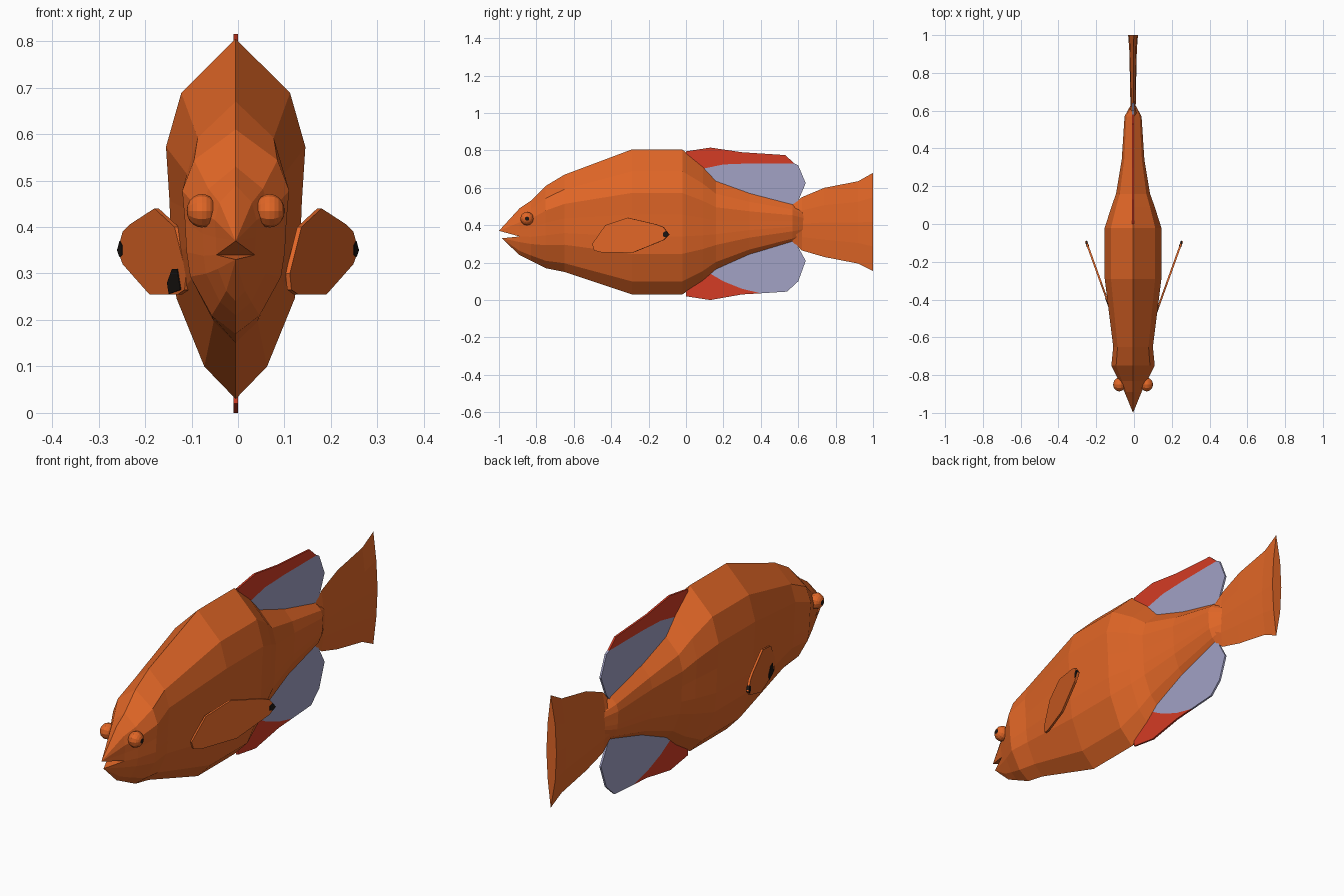
import bpy, bmesh, math
from mathutils import Vector, Matrix

default_cube = bpy.data.objects.get("Cube")
if default_cube:
    bpy.data.objects.remove(default_cube, do_unlink=True)

CENTRE_X = -0.005


def make_material(name, colour):
    material = bpy.data.materials.new(name)
    material.use_nodes = True
    material.diffuse_color = (*colour, 1)
    shader = material.node_tree.nodes["Principled BSDF"]
    shader.inputs["Base Color"].default_value = (*colour, 1)
    return material


orange = make_material("orange scales", (0.76, 0.135, 0.02))
red = make_material("red fin", (0.66, 0.045, 0.018))
lavender = make_material("lavender fin", (0.36, 0.36, 0.56))
black = make_material("black marking", (0.01, 0.007, 0.006))


def finish(bm, name, *materials):
    bmesh.ops.recalc_face_normals(bm, faces=bm.faces)
    mesh = bpy.data.meshes.new(name)
    bm.to_mesh(mesh)
    bm.free()
    for material in materials:
        mesh.materials.append(material)
    obj = bpy.data.objects.new(name, mesh)
    bpy.context.collection.objects.link(obj)
    return obj


def loft(bm, sections, shape):
    """Skin mirrored cross-sections; shape lists (height share, width share) from bottom to top."""
    rings = []
    for y, top, bottom, width in sections:
        right = [(w * width, bottom + t * (top - bottom)) for t, w in shape]
        left = [(-x, z) for x, z in reversed(right[1:-1])]
        rings.append([bm.verts.new((CENTRE_X + x, y, z)) for x, z in right + left])
    count = len(rings[0])
    for a, b in zip(rings, rings[1:]):
        for i in range(count):
            j = (i + 1) % count
            bm.faces.new((a[i], a[j], b[j], b[i]))
    bm.faces.new(rings[-1])
    return rings


def plate(name, outline, material, place, thickness):
    """Thin slab from a side outline of (y, z) points; place maps them into space."""
    bm = bmesh.new()
    points = [Vector(place(y, z)) for y, z in outline]
    face = bm.faces.new([bm.verts.new(p) for p in points])
    face.normal_update()
    shift = face.normal * thickness
    bmesh.ops.translate(bm, vec=-shift / 2, verts=bm.verts)
    back = [bm.verts.new(v.co + shift) for v in face.verts]
    front = list(face.verts)
    bm.faces.new(back)
    for i in range(len(front)):
        j = (i + 1) % len(front)
        bm.faces.new((front[i], front[j], back[j], back[i]))
    return finish(bm, name, material)


# Body: sections are (y, top, bottom, half width)
body_shape = [(0, 0), (0.09, 0.45), (0.28, 0.85), (0.4, 0.92),
              (0.55, 0.95), (0.7, 1), (0.85, 0.78), (1, 0)]
body_sections = [
    (-0.89, 0.49, 0.24, 0.045), (-0.83, 0.53, 0.21, 0.075),
    (-0.75, 0.61, 0.17, 0.115), (-0.65, 0.67, 0.15, 0.105),
    (-0.29, 0.805, 0.03, 0.15), (-0.02, 0.805, 0.03, 0.15),
    (0.09, 0.715, 0.1, 0.115), (0.16, 0.64, 0.16, 0.09),
    (0.34, 0.575, 0.24, 0.06), (0.57, 0.515, 0.31, 0.045),
    (0.63, 0.48, 0.34, 0.012)]
body = bmesh.new()
mouth_ring = loft(body, body_sections, body_shape)[0]

# Open jaws: upper and lower beaks meet at the mouth corners
corner = 3
upper = mouth_ring[corner:len(mouth_ring) - corner + 1]
lower = mouth_ring[len(mouth_ring) - corner:] + mouth_ring[:corner + 1]
for edge, tip in ((upper, (CENTRE_X, -1, 0.37)), (lower, (CENTRE_X, -0.985, 0.33))):
    nose = body.verts.new(tip)
    for a, b in zip(edge, edge[1:]):
        body.faces.new((a, b, nose))
    body.faces.new((edge[-1], edge[0], nose))
finish(body, "body", orange)

# Tail fin: a thin lens that flares to the rear
tail = bmesh.new()
tail_shape = [(0, 0.15), (0.25, 0.75), (0.5, 1), (0.75, 0.75), (1, 0.15)]
tail_rings = loft(tail, [
    (0.57, 0.51, 0.31, 0.035), (0.62, 0.55, 0.265, 0.014),
    (0.74, 0.6, 0.23, 0.016), (0.92, 0.635, 0.195, 0.02),
    (1, 0.68, 0.155, 0.026)], tail_shape)
tail.faces.new(tail_rings[0])
finish(tail, "tail_fin", orange)


# Dorsal and anal fins: red outer band beside a lavender panel
def on_midline(y, z):
    return (CENTRE_X, y, z)


dorsal_edge = [(0.58, 0.73), (0.33, 0.73), (0.2, 0.725), (0.08, 0.7)]
plate("dorsal_fin_band", [(0, 0.6), (0, 0.795), (0.13, 0.815), (0.3, 0.79),
      (0.53, 0.775)] + dorsal_edge + [(0.08, 0.6)], red, on_midline, 0.009)
plate("dorsal_fin_panel", dorsal_edge[::-1] + [(0.6, 0.72), (0.64, 0.625),
      (0.6, 0.53), (0.56, 0.48), (0.08, 0.5)], lavender, on_midline, 0.009)
anal_edge = [(0.4, 0.036), (0.3, 0.06), (0.2, 0.1), (0.08, 0.17)]
plate("anal_fin_band", [(0, 0.2), (0, 0.02), (0.13, 0), (0.3, 0.03)]
      + anal_edge + [(0.08, 0.2)], red, on_midline, 0.009)
plate("anal_fin_panel", anal_edge[::-1] + [(0.54, 0.045), (0.6, 0.1),
      (0.64, 0.21), (0.59, 0.3), (0.56, 0.34), (0.08, 0.3)],
      lavender, on_midline, 0.009)

# Paired parts: pectoral fins with dark tips, and eyes with pupils
pectoral = [(-0.5, 0.3), (-0.49, 0.265), (-0.45, 0.255), (-0.28, 0.255),
            (-0.12, 0.32), (-0.09, 0.35), (-0.12, 0.39), (-0.16, 0.405),
            (-0.31, 0.44), (-0.43, 0.4)]
tip_mark = [(-0.12, 0.34), (-0.105, 0.335), (-0.09, 0.35), (-0.105, 0.37), (-0.12, 0.36)]
for side, label in ((1, "left"), (-1, "right")):
    def on_pectoral(y, z):
        return (side * (0.132 + 0.36 * (y + 0.43)), y, z)

    plate(label + "_pectoral_fin", pectoral, orange, on_pectoral, 0.01)
    plate(label + "_fin_tip_mark", tip_mark, black, on_pectoral, 0.013).scale.x = 1
    if side < 0:
        plate("right_fin_root_mark", [(-0.47, 0.265), (-0.4, 0.256), (-0.39, 0.28),
              (-0.42, 0.31), (-0.45, 0.31)], black, on_pectoral, 0.014)

    eye = bmesh.new()
    bmesh.ops.create_uvsphere(eye, u_segments=12, v_segments=10, radius=0.036)
    bmesh.ops.rotate(eye, verts=eye.verts, matrix=Matrix.Rotation(math.pi / 2, 3, "Y"))
    for face in eye.faces:
        face.material_index = int(face.normal.x * side > 0.9)
    bmesh.ops.scale(eye, verts=eye.verts, vec=(0.9, 1, 1))
    bmesh.ops.translate(eye, verts=eye.verts,
                        vec=(CENTRE_X + side * 0.073, -0.85, 0.435))
    finish(eye, label + "_eye", orange, black)
